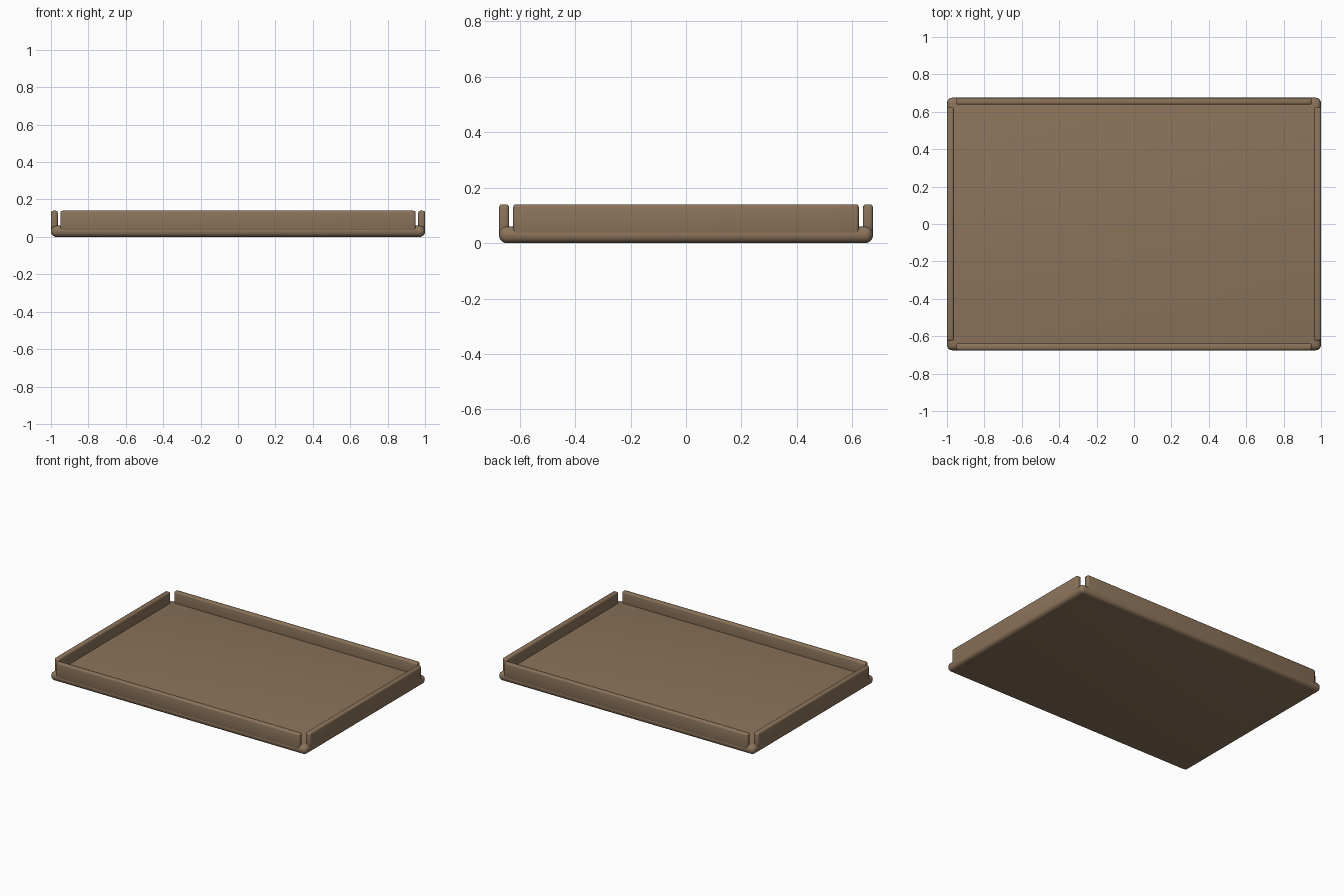
import bpy

if "Cube" in bpy.data.objects:
    bpy.data.objects.remove(bpy.data.objects["Cube"])

# One flat brown for the whole tray
brown = bpy.data.materials.new("warm brown")
brown.diffuse_color = (0.26, 0.172, 0.103, 1.0)
brown.use_nodes = True
brown.node_tree.nodes["Principled BSDF"].inputs["Base Color"].default_value = brown.diffuse_color


def rounded_box(name, low, high, radius, segments):
    """Box between two corners with rounded edges and smooth shading."""
    centre = [(a + b) / 2 for a, b in zip(low, high)]
    bpy.ops.mesh.primitive_cube_add(size=1, location=centre)
    ob = bpy.context.object
    ob.name = name
    ob.scale = [b - a for a, b in zip(low, high)]
    bpy.ops.object.transform_apply(location=False, rotation=False, scale=True)
    bevel = ob.modifiers.new("rounding", 'BEVEL')
    bevel.width = radius
    bevel.segments = segments
    ob.data.materials.append(brown)
    bpy.ops.object.modifier_apply(modifier="rounding")
    bpy.ops.object.shade_smooth_by_angle()
    return ob


HALF_X, HALF_Y = 1.0, 0.675
BASE_H, TOP, WALL = 0.06, 0.14, 0.037

# Tray floor with fully rounded rim
rounded_box("tray_base", (-HALF_X, -HALF_Y, 0), (HALF_X, HALF_Y, BASE_H), 0.028, 5)

# Long walls, front and back, stopping short of the corners
for name, s in (("front_wall", -1), ("back_wall", 1)):
    y = sorted((s * HALF_Y, s * (HALF_Y - WALL)))
    rounded_box(name, (-0.95, y[0], 0.03), (0.95, y[1], TOP), 0.011, 3)

# Short walls, left and right
for name, s in (("left_wall", -1), ("right_wall", 1)):
    x = sorted((s * HALF_X, s * (HALF_X - WALL)))
    rounded_box(name, (x[0], -0.624, 0.03), (x[1], 0.624, TOP), 0.011, 3)
